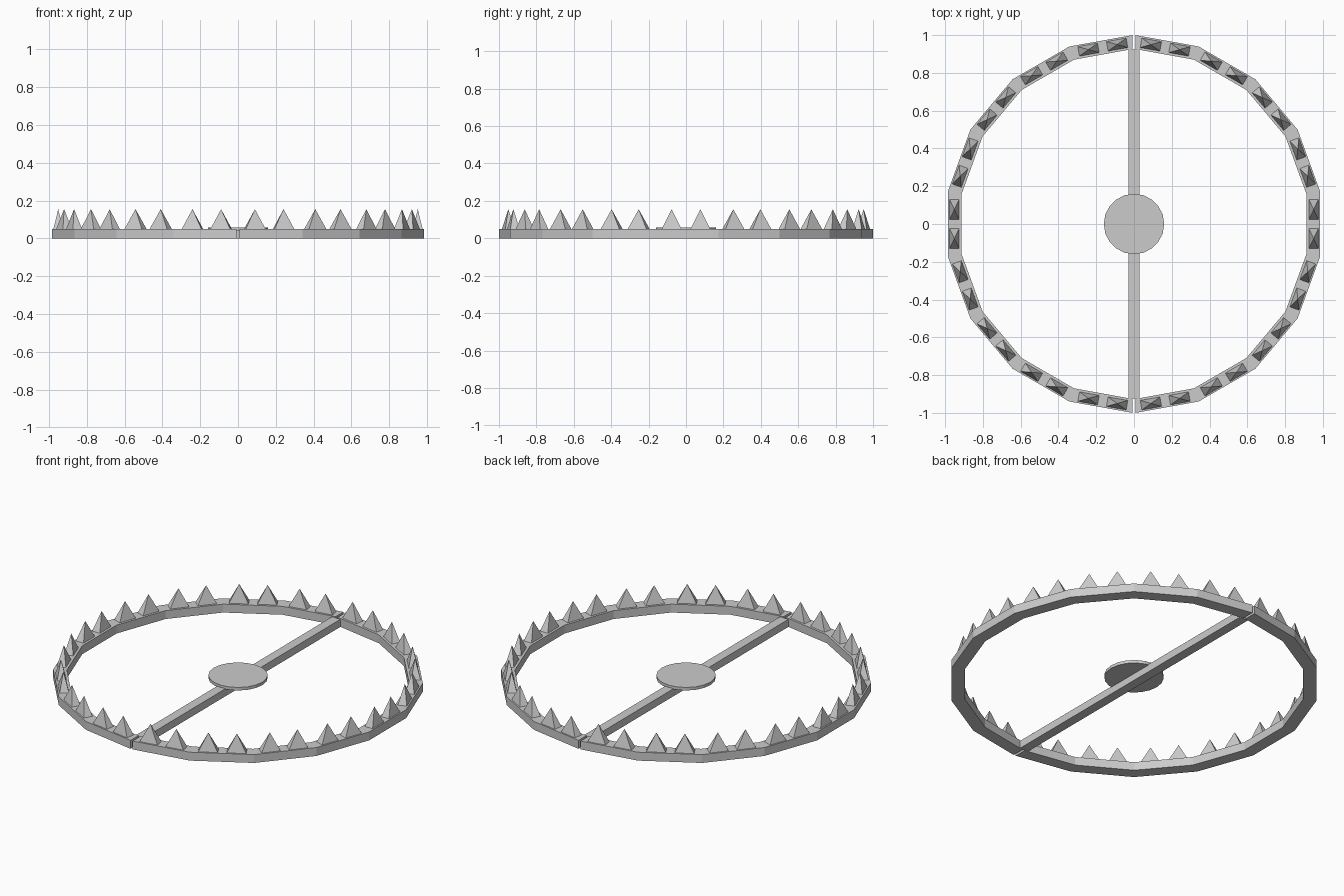
import bpy, bmesh
from math import sin, cos, radians
from mathutils import Vector

if "Cube" in bpy.data.objects:
    bpy.data.objects.remove(bpy.data.objects["Cube"])

R_OUT, R_IN, Z0, Z1, TIP = 1.0, 0.926, 0.0, 0.05, 0.155
GAP = 0.007


def make_object(name, bm):
    bmesh.ops.recalc_face_normals(bm, faces=bm.faces)
    me = bpy.data.meshes.new(name)
    bm.to_mesh(me)
    bm.free()
    ob = bpy.data.objects.new(name, me)
    bpy.context.collection.objects.link(ob)
    return ob


def jaw(name, side):
    # Half ring of nine straight segments, ends cut flat beside the gap
    bm = bmesh.new()
    rings = []
    for i in range(10):
        a = radians(90 - 20 * i)
        loop = []
        for r, z in ((R_OUT, Z0), (R_OUT, Z1), (R_IN, Z1), (R_IN, Z0)):
            x = max(r * cos(a), GAP)
            loop.append(bm.verts.new((side * x, r * sin(a), z)))
        rings.append(loop)
    for a, b in zip(rings, rings[1:]):
        for k in range(4):
            n = (k + 1) % 4
            bm.faces.new((a[k], a[n], b[n], b[k]))
    bm.faces.new(rings[0])
    bm.faces.new(rings[-1])
    make_object(name, bm)


def teeth(name, side):
    # Two rectangular pyramids on each segment
    bm = bmesh.new()
    for i in range(9):
        a = radians(80 - 20 * i)
        out = Vector((side * cos(a), sin(a), 0))
        tan = Vector((-out.y, out.x, 0))
        for off in (-0.077, 0.077):
            c = out * 0.951 + tan * off
            base = [bm.verts.new(c + out * u * 0.026 + tan * v * 0.054 + Vector((0, 0, Z1 - 0.002)))
                    for u, v in ((-1, -1), (1, -1), (1, 1), (-1, 1))]
            tip = bm.verts.new(c + Vector((0, 0, TIP)))
            bm.faces.new(base)
            for k in range(4):
                bm.faces.new((base[k], base[(k + 1) % 4], tip))
    make_object(name, bm)


for label, s in (("right", 1), ("left", -1)):
    jaw(label + "_jaw", s)
    teeth(label + "_teeth", s)

# Cross bar between the jaw hinges
bpy.ops.mesh.primitive_cube_add(size=1, location=(0, 0, 0.0225))
bar = bpy.context.object
bar.name = "cross_bar"
bar.scale = (0.056, 1.846, 0.045)

# Round trigger plate on the bar
bpy.ops.mesh.primitive_cylinder_add(vertices=20, radius=0.16, depth=0.018, location=(0, 0, 0.05))
bpy.context.object.name = "trigger_plate"
